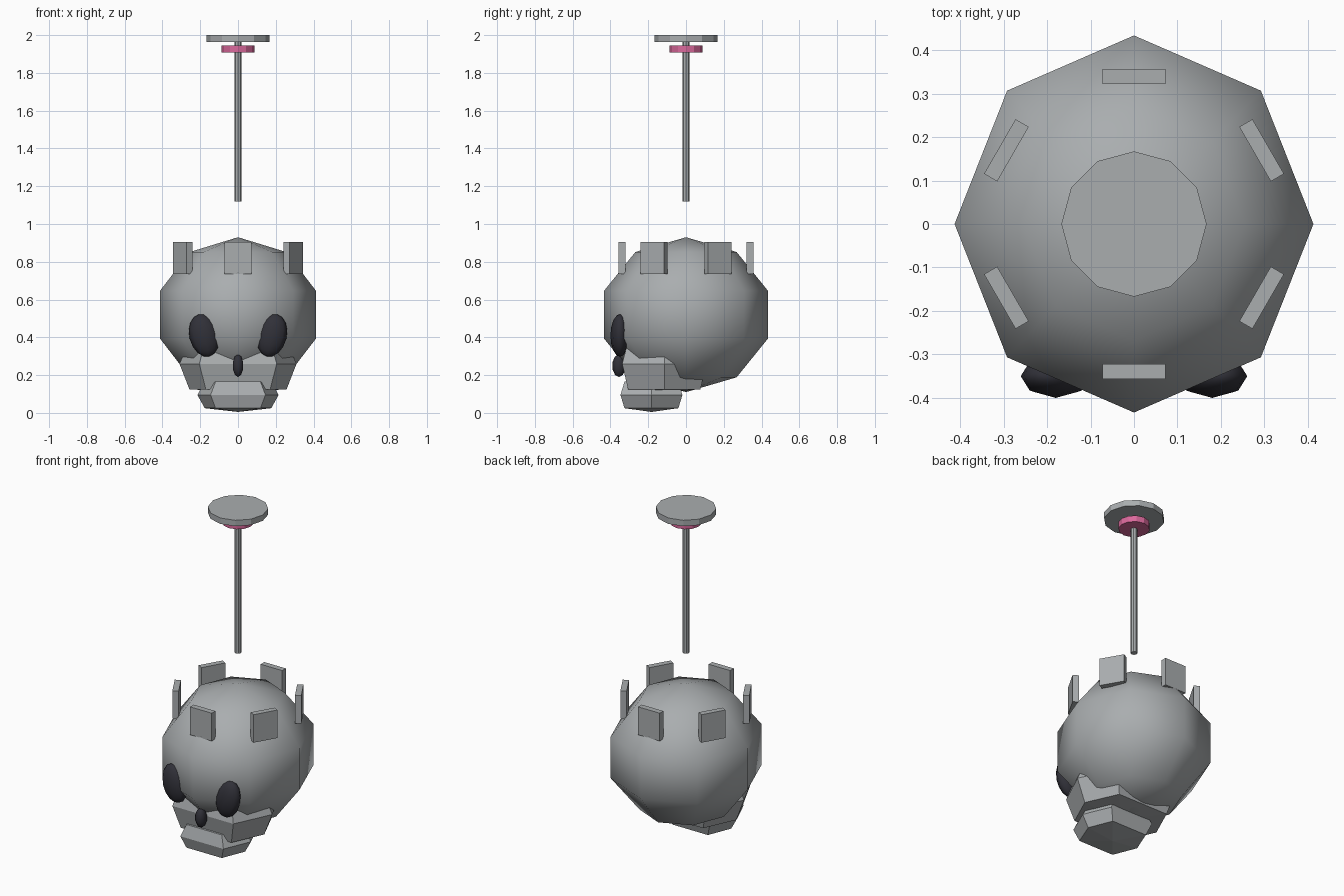
import bpy, bmesh
from math import sin, cos, pi, radians

cube = bpy.data.objects.get("Cube")
if cube:
    bpy.data.objects.remove(cube)


def material(name, rgb):
    m = bpy.data.materials.new(name)
    m.use_nodes = True
    m.diffuse_color = (*rgb, 1)
    m.node_tree.nodes["Principled BSDF"].inputs["Base Color"].default_value = (*rgb, 1)
    return m


GREY = material("steel grey", (0.40, 0.42, 0.43))
DARK = material("socket black", (0.03, 0.03, 0.04))
PINK = material("pink", (0.70, 0.14, 0.33))


def finish(name, mat):
    ob = bpy.context.object
    ob.name = name
    ob.data.materials.append(mat)
    return ob


def ball(name, mat, segs, rings, loc, scale, rot=(0, 0, 0), smooth=True):
    bpy.ops.mesh.primitive_uv_sphere_add(segments=segs, ring_count=rings, radius=1,
                                         location=loc, rotation=rot)
    bpy.context.object.scale = scale
    if smooth:
        bpy.ops.object.shade_smooth()
    return finish(name, mat)


def disc(name, mat, sides, radius, z0, z1):
    bpy.ops.mesh.primitive_cylinder_add(vertices=sides, radius=radius, depth=z1 - z0,
                                        location=(0, 0, (z0 + z1) / 2))
    return finish(name, mat)


def jaw(name, y, z, rx, ry, corner, rings, low, high):
    """Faceted hexagonal bone: rings are (height, width factor, depth factor)."""
    outline = [(rx, 0), (corner, ry), (-corner, ry),
               (-rx, 0), (-corner, -ry), (corner, -ry)]
    bm = bmesh.new()
    loops = [[bm.verts.new((px * fx, py * fy, h)) for px, py in outline]
             for h, fx, fy in rings]
    for a, b in zip(loops, loops[1:]):
        for i in range(6):
            j = (i + 1) % 6
            bm.faces.new((a[i], a[j], b[j], b[i]))
    for loop, tip in ((loops[0], low), (loops[-1], high)):
        pole = bm.verts.new((0, 0, tip))
        for i in range(6):
            bm.faces.new((loop[i], loop[(i + 1) % 6], pole))
    bmesh.ops.recalc_face_normals(bm, faces=bm.faces)
    mesh = bpy.data.meshes.new(name)
    bm.to_mesh(mesh)
    bm.free()
    mesh.materials.append(GREY)
    ob = bpy.data.objects.new(name, mesh)
    ob.location = (0, y, z)
    bpy.context.collection.objects.link(ob)


# Cranium
ball("cranium", GREY, 8, 5, (0, 0, 0.52), (0.434, 0.456, 0.41))

# Upper and lower jaw
jaw("upper_jaw", -0.115, 0.26, 0.31, 0.223, 0.205,
    [(-0.135, 0.83, 0.86), (0, 1, 1), (0.12, 0.83, 0.86)], -0.15, 0.14)
jaw("lower_jaw", -0.183, 0.095, 0.215, 0.164, 0.145,
    [(-0.07, 0.82, 0.87), (0, 1, 1), (0.07, 0.82, 0.87)], -0.09, 0.09)

# Eye sockets, leaning outward at the top
for side, label in ((1, "left"), (-1, "right")):
    ball(label + "_eye_socket", DARK, 8, 8, (side * 0.18, -0.35, 0.41),
         (0.078, 0.05, 0.115), (0, side * radians(14), 0))

# Nose opening
ball("nose_opening", DARK, 6, 5, (0, -0.355, 0.25), (0.033, 0.036, 0.06))

# Crown plates
for i in range(6):
    a = pi / 6 + i * pi / 3
    bpy.ops.mesh.primitive_cube_add(size=1, rotation=(0, 0, a - pi / 2),
                                    location=(0.339 * cos(a), 0.339 * sin(a), 0.82))
    bpy.context.object.scale = (0.145, 0.035, 0.17)
    finish("crown_plate_%d" % (i + 1), GREY)

# Floating rod with collar and cap
disc("rod", GREY, 8, 0.019, 1.12, 1.97)
disc("rod_collar", PINK, 12, 0.087, 1.908, 1.946)
disc("rod_cap", GREY, 12, 0.167, 1.964, 2.0)
